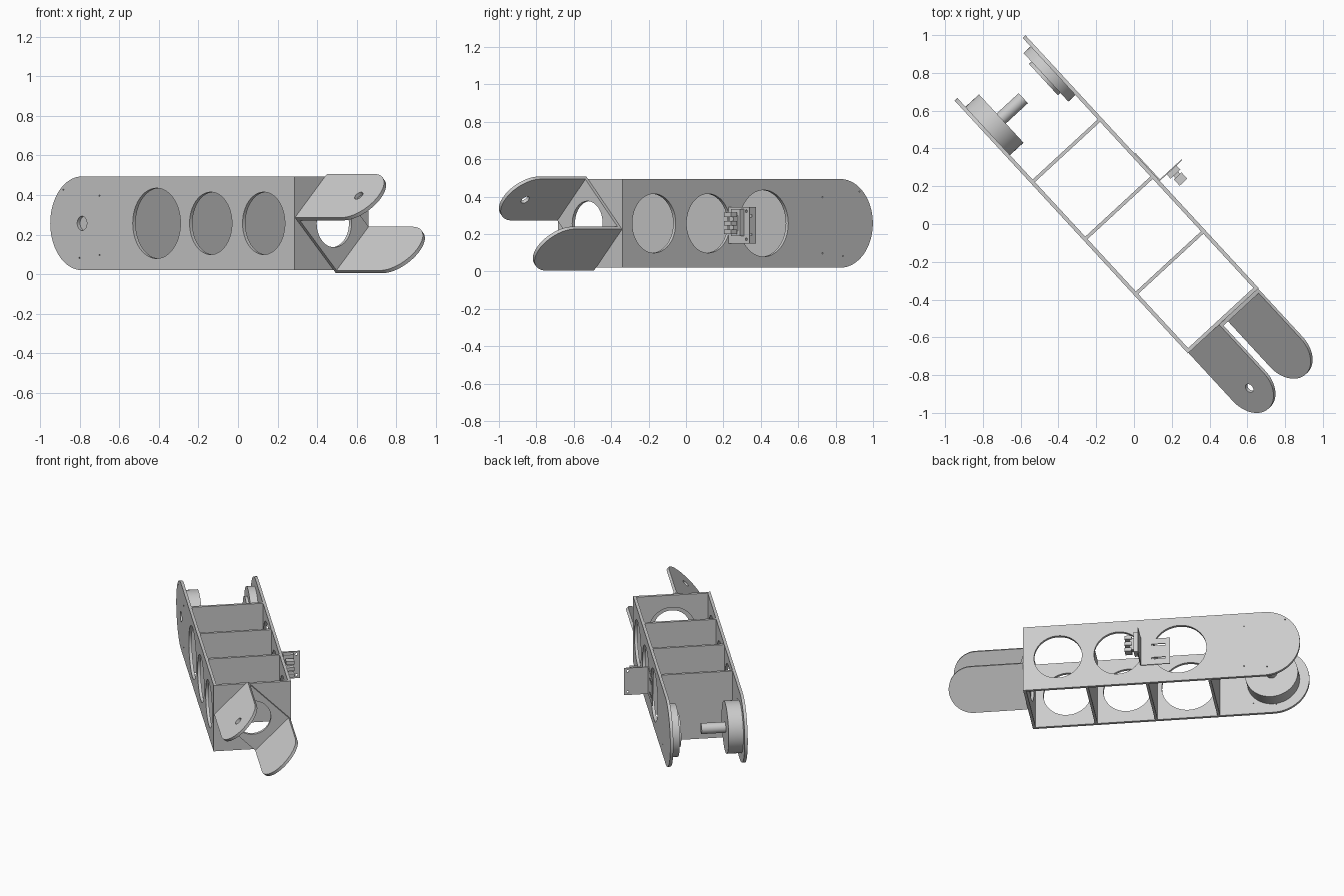
import bpy
import math
from mathutils import Matrix, Vector

cube = bpy.data.objects.get("Cube")
if cube:
    bpy.data.objects.remove(cube, do_unlink=True)

# One grey metal for the whole arm
grey = bpy.data.materials.new("plain grey")
grey.use_nodes = True
COLOUR = (0.6, 0.6, 0.6, 1)
grey.diffuse_color = COLOUR
grey.node_tree.nodes["Principled BSDF"].inputs["Base Color"].default_value = COLOUR

# The arm lies diagonally: s runs along it, t across it, z up
TURN = Matrix.Rotation(math.radians(-47.3), 4, "Z")
S, T, Z = Vector((1, 0, 0)), Vector((0, 1, 0)), Vector((0, 0, 1))
W, V = (T + Z).normalized(), (Z - T).normalized()   # fork axes, tilted 45 degrees
MID = 0.257
PIVOT = -0.887


def arc(cx, cy, r, start=0, end=360, n=48):
    steps = n if end - start == 360 else n + 1
    angles = [math.radians(start + (end - start) * i / n) for i in range(steps)]
    return [(cx + r * math.cos(a), cy + r * math.sin(a)) for a in angles]


def rect(x0, x1, y0, y1):
    return [(x0, y0), (x1, y0), (x1, y1), (x0, y1)]


def plate(name, outline, holes, thick, xa, ya, centre):
    """Flat outline with holes, thickened evenly about its centre plane."""
    curve = bpy.data.curves.new(name, "CURVE")
    curve.dimensions = "2D"
    curve.fill_mode = "BOTH"
    curve.extrude = thick / 2
    for loop in [outline] + holes:
        spline = curve.splines.new("POLY")
        spline.points.add(len(loop) - 1)
        for p, (x, y) in zip(spline.points, loop):
            p.co = (x, y, 0, 1)
        spline.use_cyclic_u = True
    temp = bpy.data.objects.new(name + "_outline", curve)
    bpy.context.collection.objects.link(temp)
    graph = bpy.context.evaluated_depsgraph_get()
    mesh = bpy.data.meshes.new_from_object(temp.evaluated_get(graph))
    bpy.data.objects.remove(temp, do_unlink=True)

    place = Matrix((xa, ya, xa.cross(ya))).transposed().to_4x4()
    place.translation = Vector(centre)
    mesh.transform(TURN @ place)
    mesh.materials.clear()
    mesh.materials.append(grey)
    mesh.name = name
    obj = bpy.data.objects.new(name, mesh)
    bpy.context.collection.objects.link(obj)
    bpy.ops.object.select_all(action="DESELECT")
    obj.select_set(True)
    bpy.context.view_layer.objects.active = obj
    bpy.ops.object.shade_smooth_by_angle(angle=math.radians(30))
    return obj


def disc(name, r, t0, t1, hole=0):
    holes = [arc(PIVOT, 0, hole)] if hole else []
    plate(name, arc(PIVOT, 0, r), holes, t1 - t0, S, Z, (0, (t0 + t1) / 2, MID))


def box(name, s0, s1, t0, t1, z0, z1):
    plate(name, rect(s0, s1, t0, t1), [], z1 - z0, S, T, (0, 0, (z0 + z1) / 2))


# Side plates with round ends and lightening holes
H = 0.237
side = [(0.697, -H), (0.697, H)] + arc(PIVOT, 0, H, 90, 270)
windows = [arc(-0.331, 0, 0.178), arc(0.073, 0, 0.158), arc(0.468, 0, 0.158)]
screws = [arc(PIVOT + dx, dy, 0.004, n=8)
          for dx, dy in ((-0.14, 0.17), (0.13, 0.14), (0.13, -0.16), (-0.02, -0.175))]
plate("right_side_plate", side, windows + screws + [arc(PIVOT, 0, 0.036)],
      0.02, S, Z, (0, -0.245, MID))
plate("left_side_plate", side, windows + screws, 0.02, S, Z, (0, 0.245, MID))

# Cross walls
wall = rect(-0.236, 0.236, -H, H)
for i, s in enumerate((-0.528, -0.117, 0.278)):
    plate(f"cross_wall_{i + 1}", wall, [], 0.018, T, Z, (s, 0, MID))
plate("end_wall", wall, [arc(0, 0, 0.15)], 0.02, T, Z, (0.687, 0, MID))

# Tilted fork: base plate and two prongs, only the upper one drilled
FW, FV, FMID = 0.156, 0.199, 0.256
plate("fork_base", rect(-FW, FW, -FV, FV), [arc(0, 0, 0.12)],
      0.02, W, V, (0.707, 0, FMID))
prong = [(0.698, FW), (0.698, -FW)] + arc(1.045, 0, FW, -90, 90)
for name, sign, holes in (("upper_prong", 1, [arc(1.053, 0, 0.025)]),
                          ("lower_prong", -1, [])):
    centre = V * (sign * (FV - 0.01)) + Z * FMID
    plate(name, prong, holes, 0.02, S, W, centre)

# Pivot hub with shaft, and the facing bearing
disc("hub", 0.174, -0.235, -0.138)
disc("hub_shaft", 0.036, -0.138, 0.021)
disc("bearing_flange", 0.175, 0.184, 0.235)
disc("bearing_boss", 0.113, 0.166, 0.184, hole=0.036)

# Angle bracket on the left side plate
slots = [rect(-0.24, -0.15, z - 0.006, z + 0.006) for z in (-0.05, 0.05)]
plate("bracket_foot", rect(-0.27, -0.08, -0.097, 0.097), slots,
      0.006, S, Z, (0, 0.258, 0.247))
plate("bracket_flange", rect(0.255, 0.418, -0.097, 0.097),
      [arc(0.395, z, 0.008, n=16) for z in (-0.075, 0.075)],
      0.006, T, Z, (-0.078, 0, 0.247))

# Small clip held by the bracket
box("clip_body", -0.075, -0.045, 0.305, 0.375, 0.19, 0.335)
box("clip_neck", -0.045, -0.015, 0.325, 0.36, 0.215, 0.3)
for i, z in enumerate((0.2, 0.245, 0.29)):
    box(f"clip_finger_{i + 1}", -0.03, 0.015, 0.315, 0.37, z, z + 0.025)
